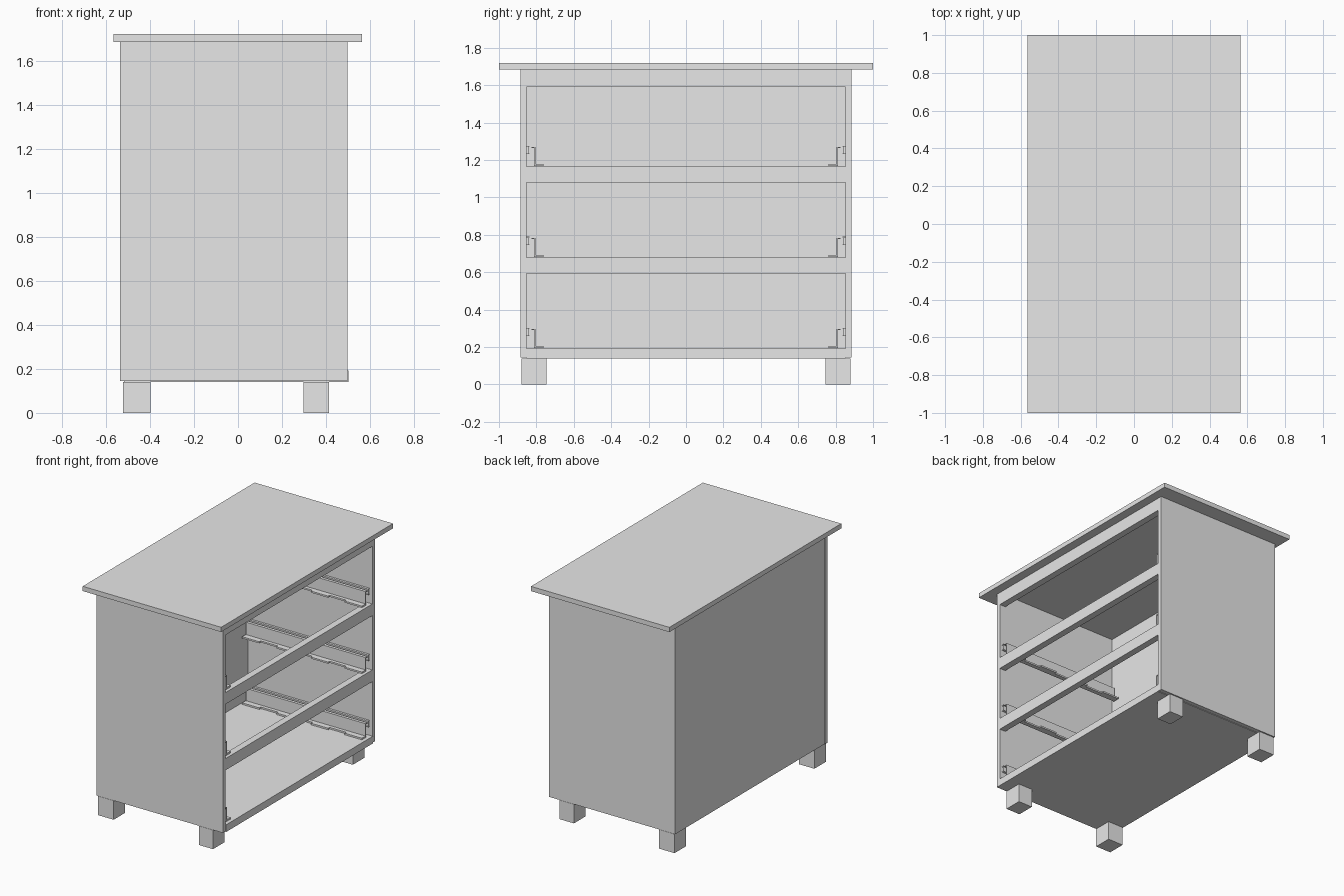
import bpy

if "Cube" in bpy.data.objects:
    bpy.data.objects.remove(bpy.data.objects["Cube"], do_unlink=True)

grey = bpy.data.materials.new("light_grey")
grey.use_nodes = True
colour = (0.8, 0.8, 0.8, 1)
grey.diffuse_color = colour
grey.node_tree.nodes["Principled BSDF"].inputs["Base Color"].default_value = colour


def boxes(name, spans):
    """One object made of boxes, each given as (x0, x1, y0, y1, z0, z1)."""
    verts, faces = [], []
    for x0, x1, y0, y1, z0, z1 in spans:
        n = len(verts)
        verts += [(x, y, z) for x in sorted((x0, x1))
                  for y in sorted((y0, y1)) for z in sorted((z0, z1))]
        for f in ("0132", "4675", "0451", "2376", "0264", "1573"):
            faces.append([n + int(c) for c in f])
    mesh = bpy.data.meshes.new(name)
    mesh.from_pydata(verts, [], faces)
    mesh.materials.append(grey)
    obj = bpy.data.objects.new(name, mesh)
    bpy.context.collection.objects.link(obj)
    return obj


BACK, FRONT = -0.535, 0.497      # the drawer openings face +x
OUT, IN = 0.885, 0.853           # outer and inner faces of the side panels
BASE, TOP = 0.14, 1.685
sides = {"right": -1, "left": 1}

# Carcass panels
boxes("worktop", [(-0.565, 0.563, -1, 1, TOP, 1.72)])
boxes("side_panel_right", [(BACK, FRONT, -OUT, -IN, BASE + 0.004, TOP)])
boxes("side_panel_left", [(BACK + 0.015, FRONT, IN, OUT, BASE + 0.004, TOP)])
boxes("back_panel", [(BACK + 0.003, BACK + 0.018, -IN, OUT, BASE + 0.004, TOP)])
boxes("bottom_panel", [(BACK + 0.018, FRONT + 0.004, -IN, IN, BASE, 0.193)])

# Rails between the drawer openings
for name, z0, z1 in (("lower_rail", 0.594, 0.68),
                     ("upper_rail", 1.08, 1.166),
                     ("top_rail", 1.59, TOP)):
    boxes(name, [(FRONT - 0.05, FRONT, -IN, IN, z0, z1)])

# Square feet
for side, s in sides.items():
    boxes("back_foot_" + side, [(-0.523, -0.397, s * 0.747, s * 0.88, 0, BASE)])
    boxes("front_foot_" + side, [(0.297, 0.413, s * 0.747, s * 0.88, 0, BASE)])

# Drawer runners: channel on the wall, hooked web, and a notched foot flange
R0, R1 = -0.5, 0.475
for level, z in (("lower", 0.193), ("middle", 0.68), ("upper", 1.166)):
    for side, s in sides.items():
        name = level + "_runner_" + side
        boxes(name + "_channel", [
            (R0, R1, s * 0.846, s * 0.842, z + 0.065, z + 0.11),
            (R0, R1, s * IN, s * 0.836, z + 0.106, z + 0.11),
            (R0, R1, s * IN, s * 0.836, z + 0.065, z + 0.069),
        ])
        boxes(name + "_web", [
            (R0, R1, s * 0.813, s * 0.805, z + 0.001, z + 0.104),
            (R0, R1, s * 0.827, s * 0.813, z + 0.098, z + 0.104),
        ])
        tabs = [(x, x + 0.14, s * 0.78, s * 0.763, z + 0.001, z + 0.013)
                for x in (R0, -0.22, 0.06, R1 - 0.14)]
        boxes(name + "_flange",
              [(R0, R1, s * 0.805, s * 0.78, z + 0.001, z + 0.013)] + tabs)
